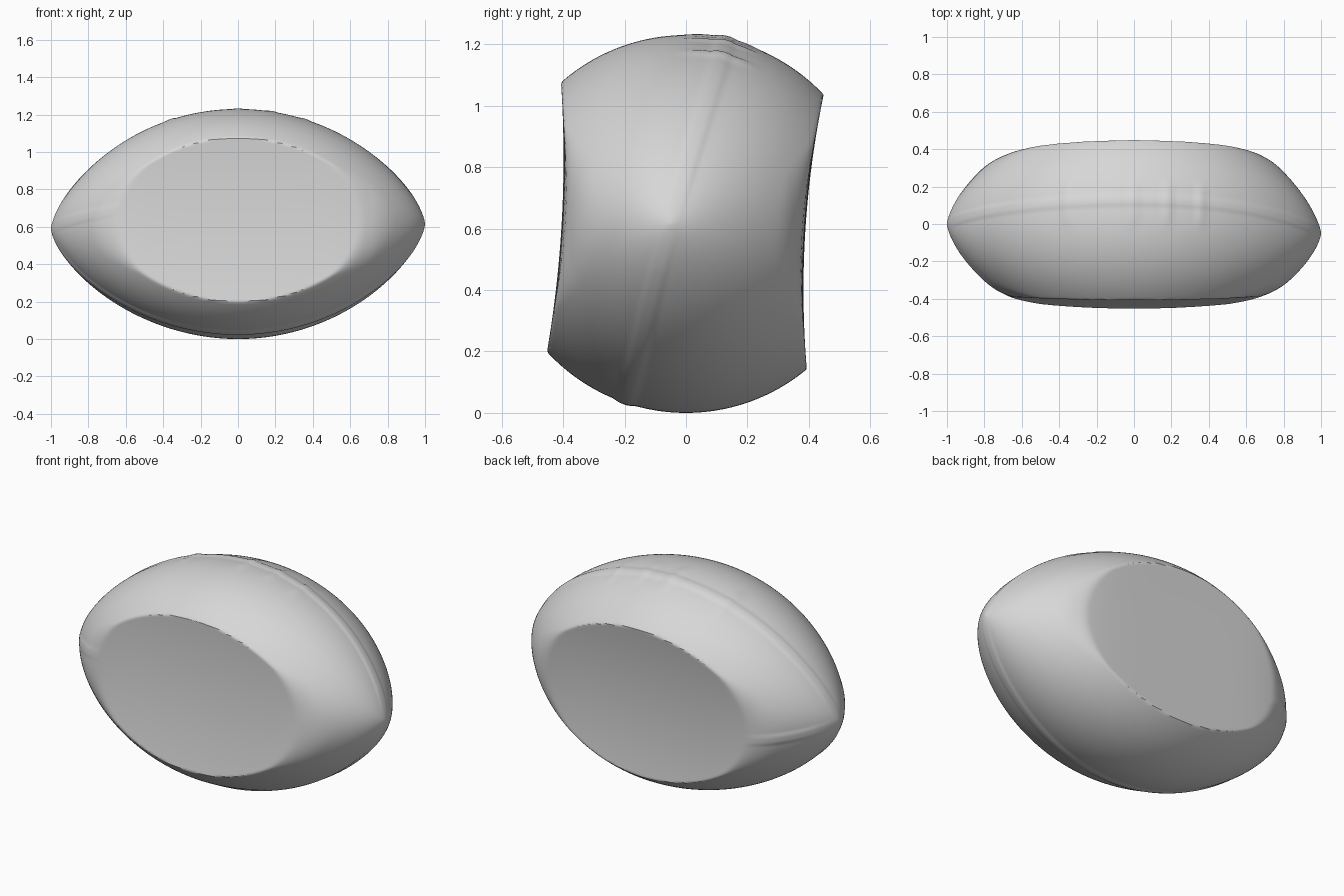
import bpy
import bmesh
import math

if "Cube" in bpy.data.objects:
    bpy.data.objects.remove(bpy.data.objects["Cube"])

RINGS, SIDES = 160, 300
RADIUS = 0.615
# seam directions in degrees (from straight up towards the back) and heights
SEAMS = ((12, 0.006), (199, 0.006))
TIP_SEAMS = ((101, 0.006), (281, 0.004))
LACES = (-0.36, 0.0, 0.18, 0.36)


def bump(d, width):
    return math.exp(-(d / width) ** 4)


def angle_gap(a, deg):
    return (a - math.radians(deg) + math.pi) % (2 * math.pi) - math.pi


def smooth_min(a, b, k):
    h = max(k - abs(a - b), 0) / k
    return min(a, b) - h * h * k / 4


def relief(x, r, a):
    """Raised seams along the ball and short laces across the top."""
    seams = SEAMS + (TIP_SEAMS if x < 0 else ())
    h = sum(k * bump(r * angle_gap(a, deg), 0.03) for deg, k in seams)
    for p in LACES:
        h += 0.006 * bump(x - p, 0.025) * bump(r * angle_gap(a, 11), 0.11)
    return h * min(1, r / 0.15)


def flat_side(x, z, back):
    """Depth of the slightly hollow, slightly tilted flattened sides."""
    t = z / 0.43
    if back:
        y = 0.39 + 0.03 * t + 0.03 * t * t
    else:
        y = 0.405 - 0.025 * t + 0.025 * t * t
    return y - 0.15 * x ** 6


def surface_point(x, a):
    r = RADIUS * (1 - x * x) ** 0.69
    r += relief(x, r, a)
    y, z = r * math.sin(a), r * math.cos(a)
    # the tips lean slightly off the axis
    y -= 0.05 * max(x, 0) ** 3
    z -= 0.025 * max(-x, 0) ** 3
    # crisp rim in the middle, soft rim towards the tips
    soft = 0.001 + 0.06 * min(max((abs(x) - 0.5) / 0.2, 0), 1)
    y = math.copysign(smooth_min(abs(y), max(flat_side(x, z, y > 0), 0.2), soft), y)
    return x, y, z + RADIUS


# ball skin: rings around the long axis, closed at both tips
bm = bmesh.new()
rings = []
for i in range(1, RINGS):
    x = -math.cos(math.pi * i / RINGS)
    rings.append([bm.verts.new(surface_point(x, 2 * math.pi * j / SIDES))
                  for j in range(SIDES)])
tips = [bm.verts.new(surface_point(s, 0)) for s in (-1, 1)]
for a, b in zip(rings, rings[1:]):
    for j in range(SIDES):
        k = (j + 1) % SIDES
        bm.faces.new((a[j], a[k], b[k], b[j]))
for tip, ring in zip(tips, (rings[0], rings[-1])):
    for j in range(SIDES):
        bm.faces.new((tip, ring[j], ring[(j + 1) % SIDES]))
bmesh.ops.recalc_face_normals(bm, faces=bm.faces)

mesh = bpy.data.meshes.new("flattened_ball")
bm.to_mesh(mesh)
bm.free()
ball = bpy.data.objects.new("flattened_ball", mesh)
bpy.context.collection.objects.link(ball)

# plain grey surface
grey = bpy.data.materials.new("light grey")
grey.diffuse_color = (0.68, 0.68, 0.68, 1)
grey.use_nodes = True
grey.node_tree.nodes["Principled BSDF"].inputs["Base Color"].default_value = grey.diffuse_color
mesh.materials.append(grey)

# smooth skin, crisp rims around the flattened sides
bpy.context.view_layer.objects.active = ball
ball.select_set(True)
bpy.ops.object.shade_smooth_by_angle(angle=math.radians(32))
